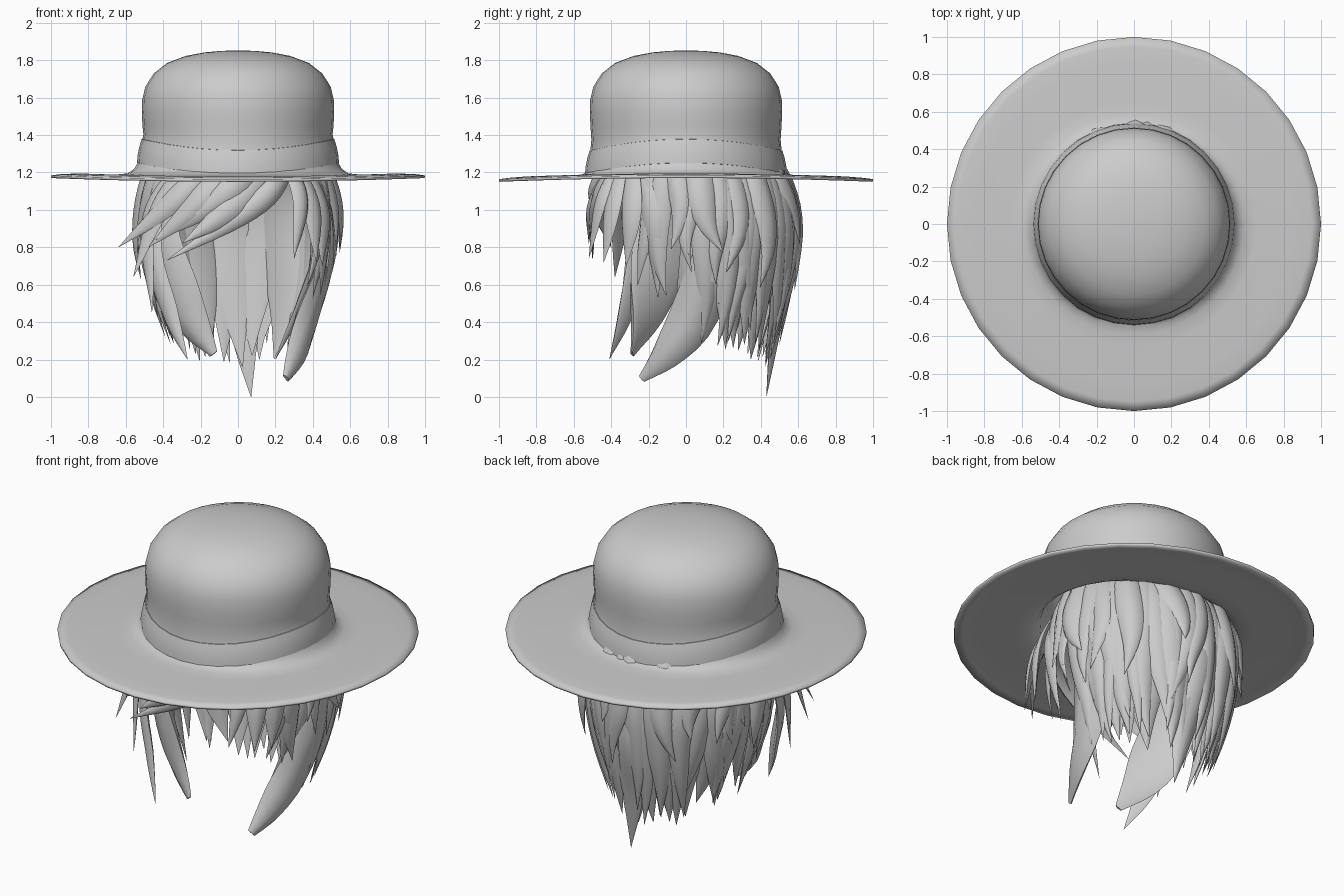
import bpy, bmesh, math, random
from mathutils import Vector

random.seed(7)
cube = bpy.data.objects.get("Cube")
if cube:
    bpy.data.objects.remove(cube)

grey = bpy.data.materials.new("plain_grey")
grey.use_nodes = True
color = (0.6, 0.6, 0.6, 1)
grey.diffuse_color = color
grey.node_tree.nodes["Principled BSDF"].inputs["Base Color"].default_value = color


def finish(bm, name, angle=50):
    bmesh.ops.recalc_face_normals(bm, faces=bm.faces)
    mesh = bpy.data.meshes.new(name)
    bm.to_mesh(mesh)
    bm.free()
    mesh.materials.append(grey)
    obj = bpy.data.objects.new(name, mesh)
    bpy.context.collection.objects.link(obj)
    bpy.ops.object.select_all(action="DESELECT")
    bpy.context.view_layer.objects.active = obj
    obj.select_set(True)
    bpy.ops.object.shade_smooth_by_angle(angle=math.radians(angle))
    return obj


def lathe(name, profile, closed=False, sides=32):
    """Revolve (radius, height, saddle) points; saddle lifts the left and right."""
    bm = bmesh.new()
    rings = []
    for r, z, s in profile:
        if r == 0:
            rings.append([bm.verts.new((0, 0, z))] * sides)
            continue
        ring = []
        for i in range(sides):
            a = math.tau * i / sides
            ring.append(bm.verts.new((r * math.cos(a), r * math.sin(a),
                                      z + s * math.cos(2 * a))))
        rings.append(ring)
    pairs = list(zip(rings, rings[1:]))
    if closed:
        pairs.append((rings[-1], rings[0]))
    for low, high in pairs:
        for i in range(sides):
            j = (i + 1) % sides
            quad = [low[i], low[j], high[j], high[i]]
            bm.faces.new(list(dict.fromkeys(quad)))
    return finish(bm, name)


# Hat: brim flaring up into a domed crown, given a thin wall
hat = lathe("hat_brim_and_crown", [
    (1, 1.174, .01), (.95, 1.181, .01), (.85, 1.187, .008), (.66, 1.184, .004),
    (.59, 1.19, .005), (.555, 1.205, .015), (.532, 1.23, .03), (.512, 1.34, .03),
    (.506, 1.39, .015), (.511, 1.45, 0), (.514, 1.52, 0), (.512, 1.59, 0),
    (.495, 1.66, 0), (.45, 1.73, 0), (.38, 1.785, 0), (.28, 1.823, 0),
    (.18, 1.842, 0), (.09, 1.85, 0), (0, 1.853, 0)])
wall = hat.modifiers.new("wall", "SOLIDIFY")
wall.thickness = .014
wall.offset = -1

# Ribbon around the crown
lathe("hat_band", [(.525, 1.218, .03), (.54, 1.222, .03), (.537, 1.26, .03),
                   (.527, 1.31, .03), (.515, 1.348, .03), (.505, 1.35, .03)], True)


def spline(points, steps):
    """Smooth path through the points."""
    p = [Vector(q) for q in points]
    p = [p[0] * 2 - p[1]] + p + [p[-1] * 2 - p[-2]]
    spans = len(p) - 3
    out = []
    for k in range(steps + 1):
        t = k / steps * spans
        i = min(int(t), spans - 1)
        t -= i
        a, b, c, d = p[i:i + 4]
        out.append((b * 2 + (c - a) * t + (a * 2 - b * 5 + c * 4 - d) * t * t
                    + (b * 3 - a - c * 3 + d) * t ** 3) / 2)
    return out


def lock(bm, points, half, blunt=0.02, flat=.32, steps=14, sides=8):
    """Leaf-shaped lock of hair lying flat against the head."""
    path = spline(points, steps)
    rings = []
    for k, p in enumerate(path):
        u = k / steps
        tangent = (path[min(k + 1, steps)] - path[max(k - 1, 0)]).normalized()
        out = Vector((p.x, p.y - .06, 0))
        out = (out - tangent * out.dot(tangent)).normalized()
        side = tangent.cross(out)
        w = half * (.65 + .4 * math.sin(math.pi * u)) * (1 - (1 - blunt) * u ** 4)
        ring = []
        for i in range(sides):
            a = math.tau * i / sides
            c = math.cos(a)
            ring.append(bm.verts.new(p + side * w * c
                                     + out * w * flat * (math.sin(a) - .7 * c * c)))
        rings.append(ring)
    for low, high in zip(rings, rings[1:]):
        for i in range(sides):
            j = (i + 1) % sides
            bm.faces.new((low[i], low[j], high[j], high[i]))
    bm.faces.new(rings[0])
    bm.faces.new(rings[-1])


# Head outline: height, half width, half depth, backward shift
OUTLINE = [(0, .26, .36, .07), (.25, .34, .39, .07), (.5, .43, .45, .07),
           (.8, .5, .5, .07), (1, .5, .5, .07), (1.2, .46, .46, .045),
           (1.4, .36, .36, 0)]


def on_head(degrees, z, scale=1):
    for low, high in zip(OUTLINE, OUTLINE[1:]):
        if z <= high[0]:
            break
    t = (z - low[0]) / (high[0] - low[0])
    w, d, shift = [a + (b - a) * t for a, b in zip(low[1:], high[1:])]
    a = math.radians(degrees)
    return (w * scale * math.cos(a), d * scale * math.sin(a) + shift, z)


def hang(bm, start, end, tip, half, scale=1, flick=.03):
    """Lock that falls along the head from under the hat, with a slight wave."""
    pts = []
    for k in range(6):
        u = k / 5
        sway = start + (end - start) * u * u + 5 * u * math.sin(u * 5 + start)
        pts.append(on_head(sway, 1.38 + (tip - 1.38) * u, scale + flick * u ** 3))
    lock(bm, pts, half)


def rows(name, first, last, count, tip_rule, half, scale, flick, drift):
    bm = bmesh.new()
    for i in range(count):
        a = first + (last - first) * i / (count - 1) + random.uniform(-3, 3)
        hang(bm, a, a + random.uniform(-drift, drift), tip_rule(a),
             half * random.uniform(.8, 1.2), scale + random.uniform(-.02, .02), flick)
    finish(bm, name)


def long_tip(a):
    return .04 + .2 * abs(math.cos(math.radians(a))) + random.uniform(0, .13)


def mid_tip(a):
    return random.uniform(.25, .5)


def short_tip(a):
    return random.uniform(.5, .82)


# Broad inner panels, then long, middle and short layers
rows("inner_back_hair", 30, 150, 9, long_tip, .125, .95, 0, 6)
rows("long_back_hair", 20, 160, 15, long_tip, .085, 1, .04, 9)
rows("middle_back_hair", 18, 162, 10, mid_tip, .065, 1.04, .05, 10)
rows("short_top_hair", 0, 180, 9, short_tip, .07, 1.06, .06, 9)
rows("left_side_hair_long", 6, 28, 4, mid_tip, .065, 1, .05, 6)
rows("left_side_hair_short", -30, 20, 7, short_tip, .065, 1.04, .04, 8)
rows("right_side_hair_long", 156, 196, 6, mid_tip, .065, 1, .05, 6)
rows("right_side_hair_short", 160, 210, 7, short_tip, .065, 1.04, .04, 8)

# Longest lock at the nape
bm = bmesh.new()
lock(bm, [on_head(88, 1.3), on_head(92, .8), on_head(85, .35), (.07, .43, 0)], .09)
finish(bm, "nape_lock")

# Long locks framing the face
bm = bmesh.new()
lock(bm, [(.4, .1, 1.3), (.46, .17, .82), (.39, .05, .46), (.33, -.1, .25),
          (.26, -.24, .1)], .13, .3, .4)
lock(bm, [(.4, 0, 1.3), (.44, .04, .85), (.34, 0, .5), (.2, -.06, .2)], .07)
finish(bm, "left_face_lock")
bm = bmesh.new()
lock(bm, [(-.38, -.06, 1.3), (-.42, -.14, .85), (-.31, -.22, .5), (-.13, -.29, .23)],
     .17, .2)
lock(bm, [(-.39, -.15, 1.3), (-.46, -.25, .8), (-.37, -.33, .45), (-.27, -.41, .2)], .07)
finish(bm, "right_face_lock")

# Fringe swept from a parting on the left: start, middle and tip of each lock
fringe = [
    ((.3, -.34, 1.28), (.12, -.49, 1.04), (-.38, -.5, .73), .06),
    ((.24, -.36, 1.28), (0, -.5, 1.04), (-.3, -.52, .82), .075),
    ((.16, -.4, 1.28), (-.06, -.5, 1.09), (-.44, -.42, .84), .075),
    ((.04, -.4, 1.28), (-.18, -.48, 1.07), (-.48, -.4, .8), .075),
    ((-.1, -.4, 1.28), (-.34, -.42, 1.06), (-.64, -.32, .8), .065),
    ((-.2, -.38, 1.28), (-.42, -.36, 1.02), (-.56, -.38, .64), .07),
    ((-.26, -.32, 1.28), (-.48, -.26, .95), (-.46, -.35, .45), .07),
    ((.26, -.36, 1.28), (.34, -.46, 1.05), (.3, -.52, .74), .05),
    ((.28, -.34, 1.28), (.4, -.4, 1.02), (.42, -.44, .72), .065),
    ((.32, -.3, 1.28), (.45, -.3, 1), (.45, -.32, .7), .07),
    ((.34, -.26, 1.28), (.47, -.18, .95), (.4, -.15, .53), .07),
]
bm = bmesh.new()
for start, middle, tip, half in fringe:
    lock(bm, [start, middle, tip], half)
finish(bm, "fringe")
